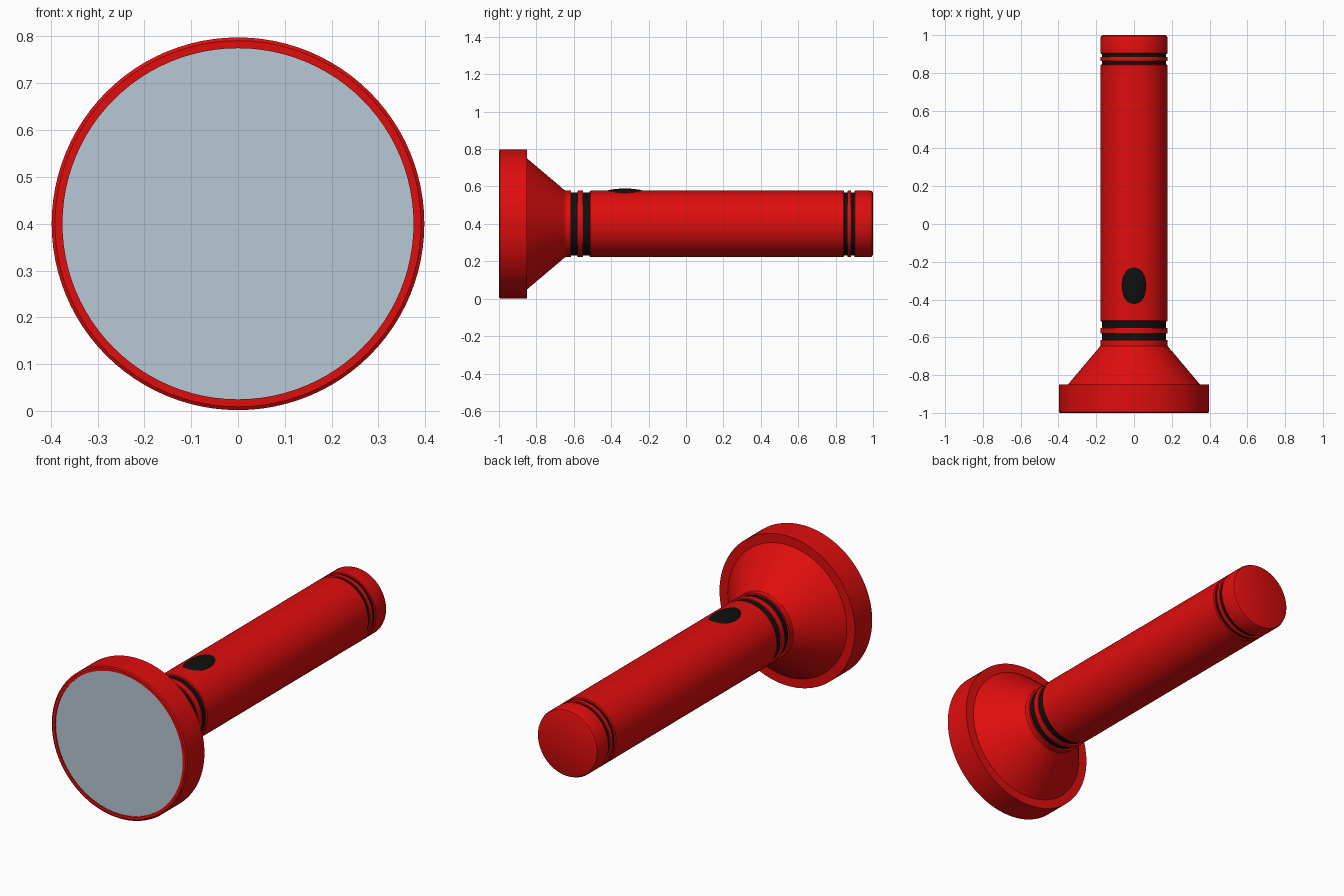
import bpy, bmesh, math
from mathutils import Matrix

if "Cube" in bpy.data.objects:
    bpy.data.objects.remove(bpy.data.objects["Cube"], do_unlink=True)

AXIS_Z = 0.4
SEGMENTS = 96


def make_material(name, rgb):
    mat = bpy.data.materials.new(name)
    mat.use_nodes = True
    mat.diffuse_color = (*rgb, 1)
    mat.node_tree.nodes["Principled BSDF"].inputs["Base Color"].default_value = (*rgb, 1)
    return mat


red = make_material("red plastic", (0.74, 0.004, 0.004))
black = make_material("black rubber", (0.005, 0.005, 0.005))
glass = make_material("pale blue glass", (0.47, 0.58, 0.66))


def finish(name, bm, mat, angle=30):
    bmesh.ops.recalc_face_normals(bm, faces=bm.faces)
    mesh = bpy.data.meshes.new(name)
    bm.to_mesh(mesh)
    bm.free()
    mesh.materials.append(mat)
    obj = bpy.data.objects.new(name, mesh)
    bpy.context.collection.objects.link(obj)
    bpy.ops.object.select_all(action='DESELECT')
    obj.select_set(True)
    bpy.context.view_layer.objects.active = obj
    bpy.ops.object.shade_smooth_by_angle(angle=math.radians(angle))
    return obj


def lathe(name, profile, mat):
    """Spin (radius, y) points around the long axis of the torch."""
    bm = bmesh.new()
    verts = [bm.verts.new((r, y, AXIS_Z)) for r, y in profile]
    edges = [bm.edges.new(pair) for pair in zip(verts, verts[1:])]
    bmesh.ops.spin(bm, geom=verts + edges, cent=(0, 0, AXIS_Z), axis=(0, 1, 0),
                   angle=math.tau, steps=SEGMENTS, use_duplicate=False)
    bmesh.ops.remove_doubles(bm, verts=bm.verts, dist=0.0001)
    return finish(name, bm, mat)


R = 0.178

# Head: lens rim, flared reflector housing and collar
lathe("head", [(0.375, -0.98), (0.375, -1), (0.391, -1), (0.398, -0.995),
               (0.398, -0.85), (0.35, -0.85), (0.2, -0.672), (0.187, -0.658),
               (R, -0.645), (R, -0.615), (0, -0.615)], red)
lathe("lens", [(0, -0.996), (0.375, -0.995), (0.375, -0.98)], glass)

# Main handle
lathe("handle", [(0, -0.515), (R - 0.004, -0.515), (R, -0.511),
                 (R, 0.841), (R - 0.004, 0.845), (0, 0.845)], red)

# Rubber seals with a thin red band between each pair
for place, start, seal, band in (("front", -0.615, 0.035, 0.03),
                                 ("rear", 0.845, 0.018, 0.02)):
    end = start + 2 * seal + band
    lathe(place + "_seal", [(0, start), (0.169, start), (0.169, end), (0, end)], black)
    a, b = start + seal, start + seal + band
    lathe(place + "_band", [(0.16, a), (R - 0.002, a), (R, a + 0.003),
                            (R, b - 0.003), (R - 0.002, b), (0.16, b)], red)

# Tail cap with a rounded end
lathe("tail_cap", [(0, 0.901), (R - 0.003, 0.901), (R, 0.904), (R, 0.985),
                   (R - 0.004, 0.995), (R - 0.014, 1), (0, 1)], red)

# Domed switch button sunk into the handle
bm = bmesh.new()
bmesh.ops.create_uvsphere(bm, u_segments=48, v_segments=24, radius=1,
                          matrix=Matrix.Translation((0, -0.327, 0.563))
                          @ Matrix.Diagonal((0.064, 0.118, 0.026, 1)))
finish("switch_button", bm, black, 60)
